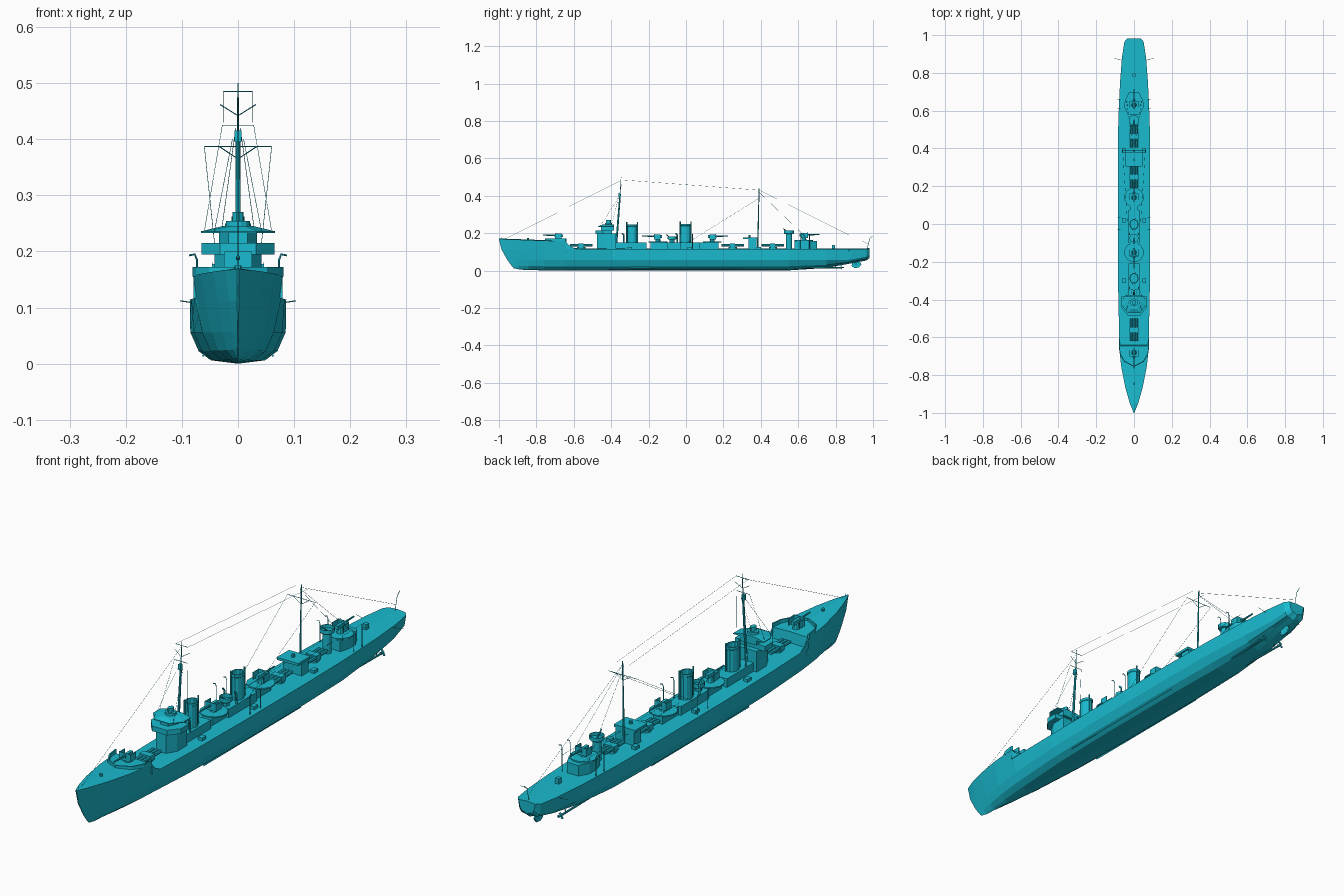
import bpy, bmesh, math
from mathutils import Vector

teal = bpy.data.materials.new("teal_paint")
teal.diffuse_color = (0.01, 0.5, 0.63, 1)


def finish(name, bm):
    bmesh.ops.recalc_face_normals(bm, faces=bm.faces)
    me = bpy.data.meshes.new(name)
    bm.to_mesh(me)
    bm.free()
    me.materials.append(teal)
    ob = bpy.data.objects.new(name, me)
    bpy.context.collection.objects.link(ob)
    return ob


def loft(name, rings):
    """Skin closed rings of equal length and cap both ends."""
    bm = bmesh.new()
    vs = [[bm.verts.new(p) for p in r] for r in rings]
    n = len(vs[0])
    for a, b in zip(vs, vs[1:]):
        for i in range(n):
            j = (i + 1) % n
            bm.faces.new((a[i], a[j], b[j], b[i]))
    bm.faces.new(vs[0])
    bm.faces.new(vs[-1])
    return finish(name, bm)


def prism(name, pts, z0, z1):
    return loft(name, [[(x, y, z) for x, y in pts] for z in (z0, z1)])


def box(name, hx, y0, y1, z0, z1, cx=0):
    return prism(name, [(cx-hx, y0), (cx+hx, y0), (cx+hx, y1), (cx-hx, y1)], z0, z1)


def ellipse(y, rx, ry, n=12):
    return [(rx*math.cos(t), y+ry*math.sin(t)) for t in (2*math.pi*(i+.5)/n for i in range(n))]


def rod(name, a, b, r0, r1=None, n=8):
    a, b = Vector(a), Vector(b)
    q = (b-a).to_track_quat('Z', 'Y')
    ring = [(math.cos(2*math.pi*i/n), math.sin(2*math.pi*i/n)) for i in range(n)]
    return loft(name, [[p + q @ Vector((x*r, y*r, 0)) for x, y in ring]
                       for p, r in ((a, r0), (b, r0 if r1 is None else r1))])


def wire(name, paths, r=.0006):
    cu = bpy.data.curves.new(name, 'CURVE')
    cu.dimensions = '3D'
    cu.bevel_depth, cu.bevel_resolution = r, 0
    for pts in paths:
        s = cu.splines.new('POLY')
        s.points.add(len(pts)-1)
        for p, c in zip(s.points, pts):
            p.co = (*c, 1)
    cu.materials.append(teal)
    bpy.context.collection.objects.link(bpy.data.objects.new(name, cu))


def tub(name, y, r, z0, z1, floor=.004):
    """Round open-topped platform."""
    prof = [(r*.9, z0), (r, z0+floor), (r, z1), (r*.92, z1), (r*.92, z0+floor)]
    loft(name, [[(x, yy, z) for x, yy in ellipse(y, k, k)] for k, z in prof])


# Hull stations: y, keel z, bilge half width, chine half width, deck half width, deck z
stations = [(-1, .012, .001, .001, .002, .168), (-.95, .005, .003, .011, .022, .167),
            (-.87, .003, .008, .027, .045, .164), (-.76, .001, .017, .048, .067, .160),
            (-.645, 0, .027, .064, .080, .157), (-.64, 0, .027, .064, .077, .117),
            (-.4, 0, .042, .079, .083, .115), (-.1, 0, .048, .085, .086, .114),
            (.3, 0, .048, .085, .086, .114), (.55, .001, .042, .081, .083, .114),
            (.75, .014, .03, .068, .074, .114), (.88, .038, .024, .057, .064, .115),
            (.965, .054, .02, .044, .051, .116), (.982, .07, .01, .03, .036, .117)]
rings = []
for y, zk, wb, wm, wd, zd in stations:
    zm = max(.056, zk+.02)
    k = .09*max(0, min(1, (-.8-y)/.2))
    half = [(wb, zk+.006), (wb*.4+wm*.6, zk+(zm-zk)*.4), (wm, zm),
            (wm*.5+wd*.5, zm*.5+zd*.5), (wd, zd)]
    sec = [(0, zk)] + half + [(0, zd+.003)] + [(-x, z) for x, z in reversed(half)]
    rings.append([(x, y+k*max(0, 1-z/.168)**1.7, z) for x, z in sec])
loft("hull", rings)

# Forecastle breakwater and side fairings
bw = [(-.081, -.645), (-.075, -.69), (-.052, -.73), (0, -.755), (.052, -.73), (.075, -.69), (.081, -.645)]
prism("breakwater", bw + [(x*.95, y+.005) for x, y in reversed(bw)], .155, .172)
for s in (-1, 1):
    loft("forecastle_fairing", [[(s*x, -.645, .157), (s*x, -.625, .135), (s*x, -.59, .116), (s*x, -.645, .116)]
                                for x in (.075, .079)])


# Main guns on pedestals with open shields
def gun(y, z, d):
    rod("gun_pedestal", (0, y, z), (0, y, z+.022), .014, .009)
    box("gun_cradle", .006, y-.022, y+.022, z+.02, z+.034)
    rod("gun_barrel", (0, y, z+.028), (0, y+d*.085, z+.03), .0045, .003)
    ya, yb = sorted((y+d*.018, y+d*.021))
    box("gun_shield_front", .024, ya, yb, z+.01, z+.04)
    ya, yb = sorted((y-d*.014, y+d*.02))
    for s in (-1, 1):
        box("gun_shield_side", .0015, ya, yb, z+.01, z+.038, s*.0235)


gun(-.68, .16, -1)
for y, d, z in ((-.15, -1, .155), (.14, 1, .155), (.63, 1, .163)):
    prism("gun_platform", ellipse(y, .052, .052), z-.005, z)
    gun(y, z, d)


# Triple torpedo tubes
for y in (-.56, .25, .465):
    rod("tube_mount", (0, y, .112), (0, y, .127), .022, n=12)
    box("tube_saddle", .024, y-.015, y+.012, .124, .145)
    for x in (-.015, 0, .015):
        rod("torpedo_tube", (x, y-.06, .135), (x, y+.06, .135), .0068)

# Bridge: lower house, winged gallery, roof and director
def wedge(hx, y0, y1):
    return [(-hx, y1), (-hx, y0+.04), (-hx*.5, y0), (hx*.5, y0), (hx, y0+.04), (hx, y1)]


prism("bridge_house", wedge(.042, -.475, -.375), .113, .197)
prism("bridge_gallery", wedge(.065, -.485, -.395), .195, .215)
prism("wheelhouse", wedge(.034, -.455, -.385), .215, .236)
loft("bridge_roof", [[(x, y, z) for x, y in wedge(h, -.47+i, -.385)]
                     for h, z, i in ((.066, .233, 0), (.066, .236, 0), (.028, .245, .02))])
prism("director_base", ellipse(-.415, .022, .02), .243, .254)
prism("director", ellipse(-.415, .01, .014), .254, .27)

# Casings and deckhouses
box("forward_casing", .03, -.385, -.21, .112, .15)
box("gun_two_support", .02, -.19, -.1, .112, .15)
box("middle_casing", .03, -.1, .075, .112, .15)
box("gun_three_support", .02, .075, .175, .112, .15)
box("aft_control_house", .04, .335, .378, .112, .168)
box("searchlight_platform", .046, .305, .38, .168, .178)
rod("searchlight", (0, .34, .178), (0, .34, .19), .006)
prism("aft_deckhouse", [(-.035, .58), (.035, .58), (.045, .62), (.045, .66), (.025, .7), (-.025, .7),
                        (-.045, .66), (-.045, .62)], .112, .158)
rod("flak_tower", (0, .55, .112), (0, .55, .2), .016, n=12)
tub("flak_tub", .55, .028, .196, .213)
tub("middle_flak_tub", -.075, .024, .165, .183)
rod("middle_flak_base", (0, -.075, .148), (0, -.075, .167), .014)
for y, z in ((.55, .2), (-.075, .168)):
    rod("flak_gun", (0, y, z), (0, y-.03, z+.025), .003, .002)
box("stern_hatch", .008, .78, .797, .113, .138)
rod("capstan", (0, -.845, .16), (0, -.845, .175), .006)
for x in (-.055, .055):
    for y in (-.3, .02, .39):
        box("deck_locker", .009, y-.012, y+.012, .112, .127, x)

# Funnels: faceted tubes with open tops and steam pipes
for y, top in ((-.288, .247), (-.002, .25)):
    prof = [(1, .112), (1, top-.012), (1.08, top-.01), (1.08, top), (.88, top), (.88, top-.03)]
    loft("funnel", [[(x, yy, z) for x, yy in ellipse(y, .022*k, .027*k)] for k, z in prof])
    for s in (-1, 1):
        rod("steam_pipe", (s*.009, y+s*.029, .14), (s*.009, y+s*.029, top+.012), .003)
    for s in (-1, 1):
        wire("cowl_vent", [[(s*.026, y-.045, .145), (s*.026, y-.045, .19), (s*.026, y-.055, .2)]], .004)

# Masts, yards and lookout
rod("fore_mast", (0, -.375, .112), (0, -.352, .41), .0055, .004)
box("crow_nest", .006, -.362, -.35, .395, .416)
rod("fore_topmast", (0, -.352, .41), (0, -.347, .5), .0022, .001)
rod("main_mast", (0, .383, .112), (0, .391, .44), .004, .002)
for y, z, h in ((-.347, .485, .026), (-.352, .425, .028), (.391, .387, .06)):
    rod("yard", (-h, y, z), (h, y, z), .001, n=6)
wire("raked_yards", [[(-.032, -.345, .462), (0, -.35, .442), (.032, -.345, .462)],
                     [(-.035, .39, .388), (0, .389, .365), (.035, .39, .388)]], .001)

# Rigging and catwalk wires
lines = [[(0, -.35, .48), (0, -.97, .168)], [(0, .391, .43), (0, .975, .14)]]
for s in (-1, 1):
    lines += [[(s*.026, -.347, .485), (s*.026, .391, .43)],
              [(s*.01, -.354, .4), (s*.042, -.46, .236)],
              [(s*.028, -.352, .425), (s*.06, -.4, .236)],
              [(s*.06, .391, .387), (s*.035, .01, .15)],
              [(s*.004, .39, .42), (s*.04, .66, .16)],
              [(s*.018, .06, .158), (s*.018, .56, .158)]]
wire("rigging", lines, .0005)

# Davits, deck rails, stern guards and staffs
for s in (-1, 1):
    wire("davit", [[(s*.073, y, .112), (s*.073, y, .185), (s*.077, y, .195), (s*.087, y, .193)]
                   for y in (-.03, .035, .61, .66)], .0018)
    wire("casing_rail", [[(s*.045, .58, .18), (s*.045, .7, .18)], [(s*.045, .58, .158), (s*.045, .58, .18)],
                         [(s*.045, .7, .114), (s*.045, .7, .18)]], .0007)
    wire("propeller_guard", [[(s*.06, .87, .106), (s*.103, .875, .112)]], .001)
wire("staffs", [[(0, .968, .113), (0, .982, .17), (0, .998, .185)], [(0, -.985, .165), (0, -.985, .178)]], .0012)

# Shafts, propellers, rudder and bilge keels
for s in (-1, 1):
    rod("propeller_shaft", (s*.036, .56, .016), (s*.04, .83, .016), .004)
    rod("propeller_hub", (s*.04, .825, .016), (s*.04, .845, .016), .005, .002)
    for i in range(3):
        a = i*2*math.pi/3 + math.pi/2
        c = Vector((s*.04, .832, .016))
        u, v = Vector((math.cos(a), 0, math.sin(a))), Vector((-math.sin(a), 0, math.cos(a)))
        loft("propeller_blade", [[c+d, c+u*.009+v*.006+d, c+u*.015+d, c+u*.009-v*.006+d]
                                 for d in (Vector((0, 0, 0)), Vector((0, .002, 0)))])
    rod("shaft_strut", (s*.04, .8, .016), (s*.035, .8, .045), .002, n=6)
    loft("bilge_keel", [[(s*.058, y, .02), (s*.06, y, .022), (s*.064, y, .014), (s*.062, y, .012)]
                        for y in (-.3, .3)])
loft("rudder", [[(x, .89, .045), (x, .885, .025), (x, .9, .014), (x, .925, .016), (x, .938, .035), (x, .925, .05)]
                for x in (-.003, .003)])
rod("rudder_post", (0, .908, .03), (0, .908, .06), .004)
